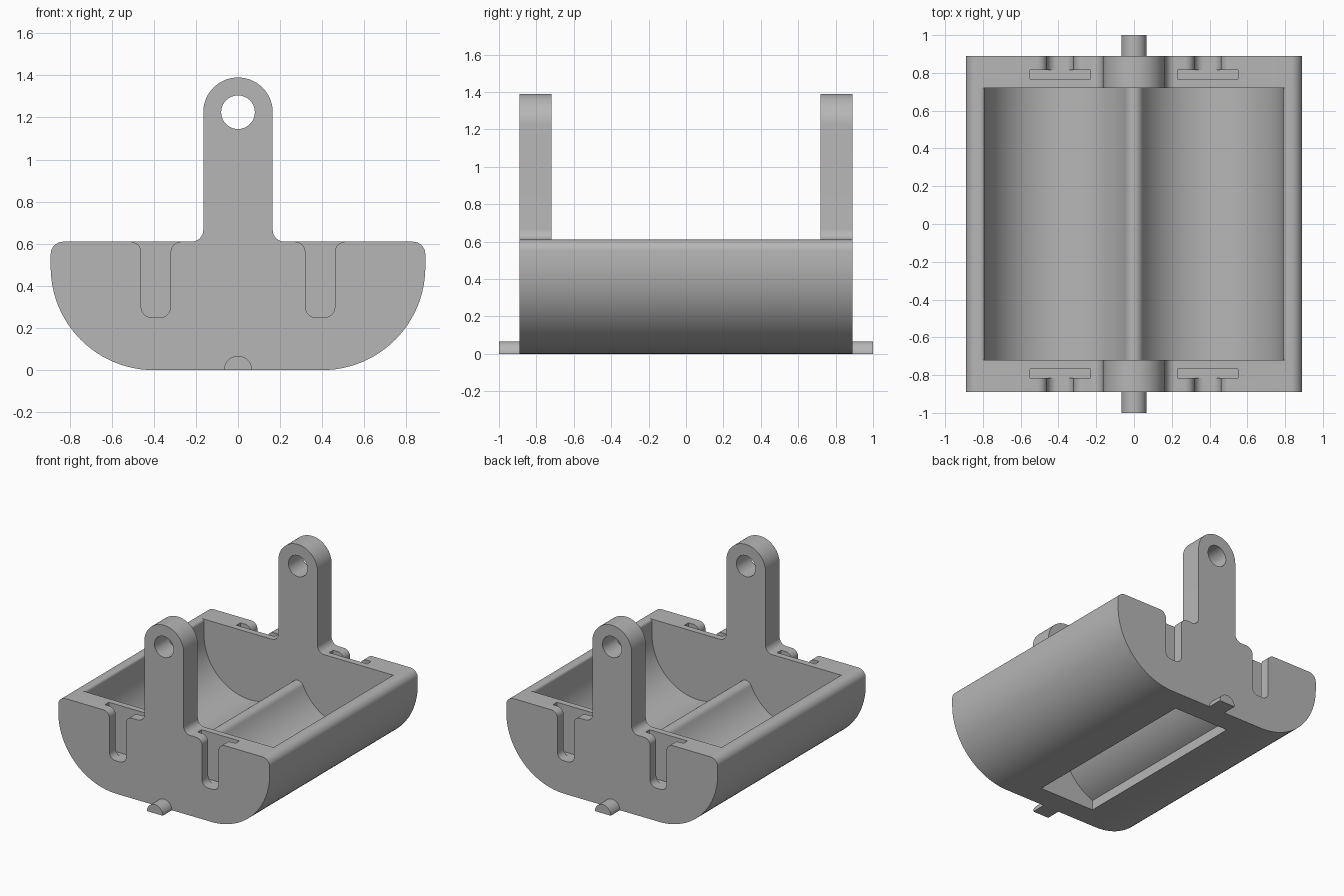
import bpy, bmesh
from math import sin, cos, acos, atan2, radians, degrees, sqrt

cube = bpy.data.objects.get("Cube")
if cube:
    bpy.data.objects.remove(cube, do_unlink=True)

# Single grey material
grey = bpy.data.materials.new("plain_grey")
grey.use_nodes = True
colour = (0.47, 0.47, 0.47, 1)
grey.diffuse_color = colour
grey.node_tree.nodes["Principled BSDF"].inputs["Base Color"].default_value = colour


def arc(cx, cz, r, start, end, n=12):
    """Points on a circular arc, angles in degrees."""
    angles = [radians(start + (end - start) * i / n) for i in range(n + 1)]
    return [(cx + r * cos(a), cz + r * sin(a)) for a in angles]


def mirrored(half):
    """Close a right-hand outline with its left-hand mirror image."""
    return half + [(-x, z) for x, z in reversed(half) if x > 1e-4]


def extrude(name, outline, y0, y1, capped=True):
    """Extrude an x-z outline along y."""
    bm = bmesh.new()
    near = [bm.verts.new((x, y0, z)) for x, z in outline]
    far = [bm.verts.new((x, y1, z)) for x, z in outline]
    caps = [bm.faces.new(near), bm.faces.new(far[::-1])]
    for i in range(len(outline)):
        j = (i + 1) % len(outline)
        bm.faces.new((near[i], far[i], far[j], near[j]))
    bmesh.ops.recalc_face_normals(bm, faces=bm.faces)
    if not capped:
        bmesh.ops.delete(bm, geom=caps, context='FACES_ONLY')
    mesh = bpy.data.meshes.new(name)
    bm.to_mesh(mesh)
    bm.free()
    mesh.materials.append(grey)
    obj = bpy.data.objects.new(name, mesh)
    bpy.context.collection.objects.link(obj)
    return obj


def activate(obj):
    bpy.ops.object.select_all(action='DESELECT')
    obj.select_set(True)
    bpy.context.view_layer.objects.active = obj


def cut(obj, cutter):
    """Subtract the cutter and discard it."""
    cutter.hide_render = True
    mod = obj.modifiers.new("cut", 'BOOLEAN')
    mod.operation = 'DIFFERENCE'
    mod.solver = 'EXACT'
    mod.object = cutter
    activate(obj)
    bpy.ops.object.modifier_apply(modifier=mod.name)
    bpy.data.objects.remove(cutter, do_unlink=True)


# Main dimensions
CX, CZ = 0.40, 0.49             # axis of each cylindrical bay
BAY, SHELL, HOLLOW = 0.39, 0.49, 0.45
TOP, INNER, OUTER = 0.61, 0.72, 0.89
FILLET, LIP = 0.05, 0.23

outer_side = arc(CX, CZ, SHELL, -90, 0, 24) + arc(0.83, 0.55, 0.06, 0, 90, 8)

# Twin-bay trough with a rounded ridge and a hollow beneath it
ridge_z = CZ - sqrt((BAY + FILLET) ** 2 - CX ** 2)
tangent = degrees(atan2(CZ - ridge_z, CX))
apex = degrees(acos(-CX / HOLLOW))
lip = degrees(acos((LIP - CX) / HOLLOW))
section = (arc(CX, CZ, HOLLOW, -apex, -lip) + [(LIP, 0)] + outer_side
           + arc(0.81, 0.59, 0.02, 90, 180, 5)
           + arc(CX, CZ, BAY, 0, tangent - 180, 36)
           + arc(0, ridge_z, FILLET, tangent, 90, 8))
parts = [extrude("twin_bay_trough", mirrored(section), -INNER, INNER, False)]

# End wall outline with upright hanging tab
wall = mirrored([(0, 0)] + outer_side
                + arc(0.22, TOP + 0.055, 0.055, -90, -180, 8)
                + arc(0, 1.225, 0.165, 0, 90, 20))

# Narrow slot: rounded floor and flared mouth, relative to its centre line
slot = mirrored(arc(0.02, 0.30, 0.05, -90, 0, 8)
                + arc(0.12, TOP - 0.05, 0.05, 180, 90, 8) + [(0.12, TOP + 0.04)])
# Wide pocket behind the slot
pocket = mirrored([(0.16, 0.25), (0.16, TOP + 0.04)])

for s, end in ((-1, "front"), (1, "back")):
    plate = extrude(end + "_wall_and_tab", wall, s * INNER, s * OUTER)
    cut(plate, extrude("hole_cutter", arc(0, 1.225, 0.08, 0, 352.5, 47), s * 0.6, s))
    for side in (-1, 1):
        x0 = side * 0.39
        cut(plate, extrude("pocket_cutter", [(x0 + x, z) for x, z in pocket],
                           s * 0.767, s * 0.815))
        cut(plate, extrude("slot_cutter", [(x0 + x, z) for x, z in slot],
                           s * 0.80, s * 0.95))
    parts.append(plate)
    # Half-round locating peg
    parts.append(extrude(end + "_peg", arc(0, 0, 0.067, 0, 180, 24), s * OUTER, s))

for obj in parts:
    activate(obj)
    bpy.ops.object.shade_smooth_by_angle(angle=radians(30))
